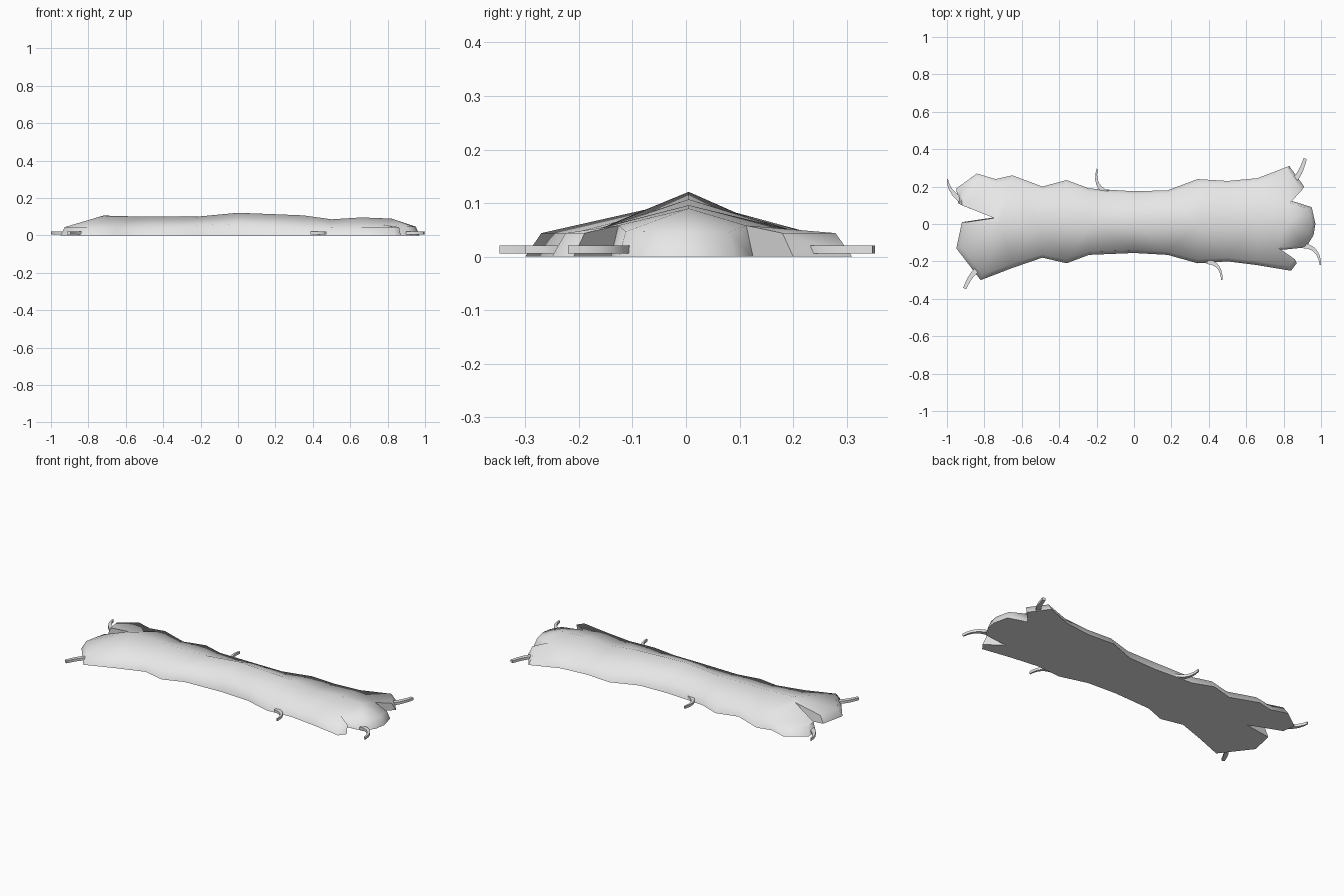
import bpy
import bmesh
from mathutils import Vector
from mathutils.geometry import delaunay_2d_cdt

if "Cube" in bpy.data.objects:
    bpy.data.objects.remove(bpy.data.objects["Cube"], do_unlink=True)

grey = bpy.data.materials.new("plain_grey")
grey.use_nodes = True
grey.diffuse_color = (0.8, 0.8, 0.8, 1)
grey.node_tree.nodes["Principled BSDF"].inputs["Base Color"].default_value = (0.8, 0.8, 0.8, 1)


def finish(bm, name, angle):
    bmesh.ops.recalc_face_normals(bm, faces=bm.faces)
    mesh = bpy.data.meshes.new(name)
    bm.to_mesh(mesh)
    bm.free()
    mesh.materials.append(grey)
    obj = bpy.data.objects.new(name, mesh)
    bpy.context.collection.objects.link(obj)
    bpy.ops.object.select_all(action="DESELECT")
    obj.select_set(True)
    bpy.context.view_layer.objects.active = obj
    bpy.ops.object.shade_smooth_by_angle(angle=angle)
    return obj


# Footprint of the mound: back edge, notched left end, front edge, notched right end
back = [(-.95, .19), (-.84, .27), (-.74, .24), (-.65, .26), (-.49, .2), (-.36, .235),
        (-.24, .19), (0, .175), (.18, .18), (.34, .24), (.5, .23), (.66, .245), (.83, .31)]
left_end = [(.91, .2), (.84, .125), (.95, .09), (.97, 0), (.96, -.06), (.92, -.125),
            (.77, -.14), (.87, -.21)]
front = [(.84, -.25), (.66, -.22), (.5, -.2), (.34, -.21), (.18, -.165), (0, -.155),
         (-.24, -.165), (-.36, -.21), (-.49, -.18), (-.65, -.235), (-.82, -.3)]
right_end = [(-.95, -.13), (-.92, .01), (-.75, .035), (-.94, .11)]
outline = back + left_end + front + right_end

# Ridge line along the top: x and height
ridge = [(-.72, .106), (-.5, .1), (-.22, .1), (0, .121), (.35, .107), (.5, .086),
         (.66, .096), (.82, .09)]


def ridge_height(x):
    if x <= ridge[0][0]:
        return ridge[0][1]
    for (x0, z0), (x1, z1) in zip(ridge, ridge[1:]):
        if x <= x1:
            return z0 + (z1 - z0) * (x - x0) / (x1 - x0)
    return ridge[-1][1]


def rim_point(x, y):
    sx = min(max(x, -.72), .78)
    rx, ry = sx + (x - sx) * .9, y * .9
    near = max(0, 1 - Vector((rx - sx, ry)).length / .18)
    return Vector((rx, ry, .044 + (ridge_height(rx) - .044) * near))


# Mound: flat base, sloping skirt, and a top skin that climbs to the ridge
n = len(outline)
rim = [rim_point(x, y) for x, y in outline]
points = rim + [Vector((x, .005, z)) for x, z in ridge]
edges = [(i, (i + 1) % n) for i in range(n)]
edges += [(n + i, n + i + 1) for i in range(len(ridge) - 1)]
flat, _, tris, origin, _, _ = delaunay_2d_cdt(
    [p.xy for p in points], edges, [list(range(n))], 1, 1e-5)
bm = bmesh.new()
skin = []
lookup = {}
for i, p in enumerate(flat):
    source = origin[i]
    z = points[source[0]].z if source else .05
    v = bm.verts.new((p.x, p.y, z))
    skin.append(v)
    for s in source:
        lookup[s] = v
for t in tris:
    bm.faces.new([skin[i] for i in t])
base = [bm.verts.new((x, y, 0)) for x, y in outline]
for i in range(n):
    j = (i + 1) % n
    bm.faces.new((base[i], base[j], lookup[j], lookup[i]))
floor = bm.faces.new(base)
bmesh.ops.triangulate(bm, faces=[floor])
finish(bm, "mound", 1.1)


# Tendrils: thin curved slabs lying close to the ground
def tendril(name, a, b, c, w0, w1, steps=6):
    a, b, c = Vector(a), Vector(b), Vector(c)
    bm = bmesh.new()
    rings = []
    for k in range(steps + 1):
        t = k / steps
        p = a * (1 - t) ** 2 + b * 2 * t * (1 - t) + c * t * t
        d = ((b - a) * (1 - t) + (c - b) * t).normalized()
        side = Vector((-d.y, d.x)) * (w0 + (w1 - w0) * t) / 2
        rings.append([bm.verts.new((q.x, q.y, z)) for q, z in
                      ((p - side, .006), (p + side, .006), (p + side, .021), (p - side, .021))])
    for r, s in zip(rings, rings[1:]):
        for i in range(4):
            j = (i + 1) % 4
            bm.faces.new((r[i], r[j], s[j], s[i]))
    bm.faces.new(rings[0])
    bm.faces.new(rings[-1])
    finish(bm, name, .6)


tendril("tendril_right_back", (-.87, .1), (-.99, .15), (-.998, .24), .04, .006)
tendril("tendril_back", (-.14, .165), (-.22, .2), (-.197, .295), .028, .006)
tendril("tendril_left_back", (.85, .23), (.89, .26), (.915, .35), .032, .018)
tendril("tendril_left_front", (.9, -.115), (.99, -.12), (.997, -.22), .028, .008)
tendril("tendril_front", (.39, -.2), (.47, -.21), (.469, -.3), .028, .006)
tendril("tendril_right_front", (-.83, -.24), (-.87, -.26), (-.905, -.345), .03, .018)
